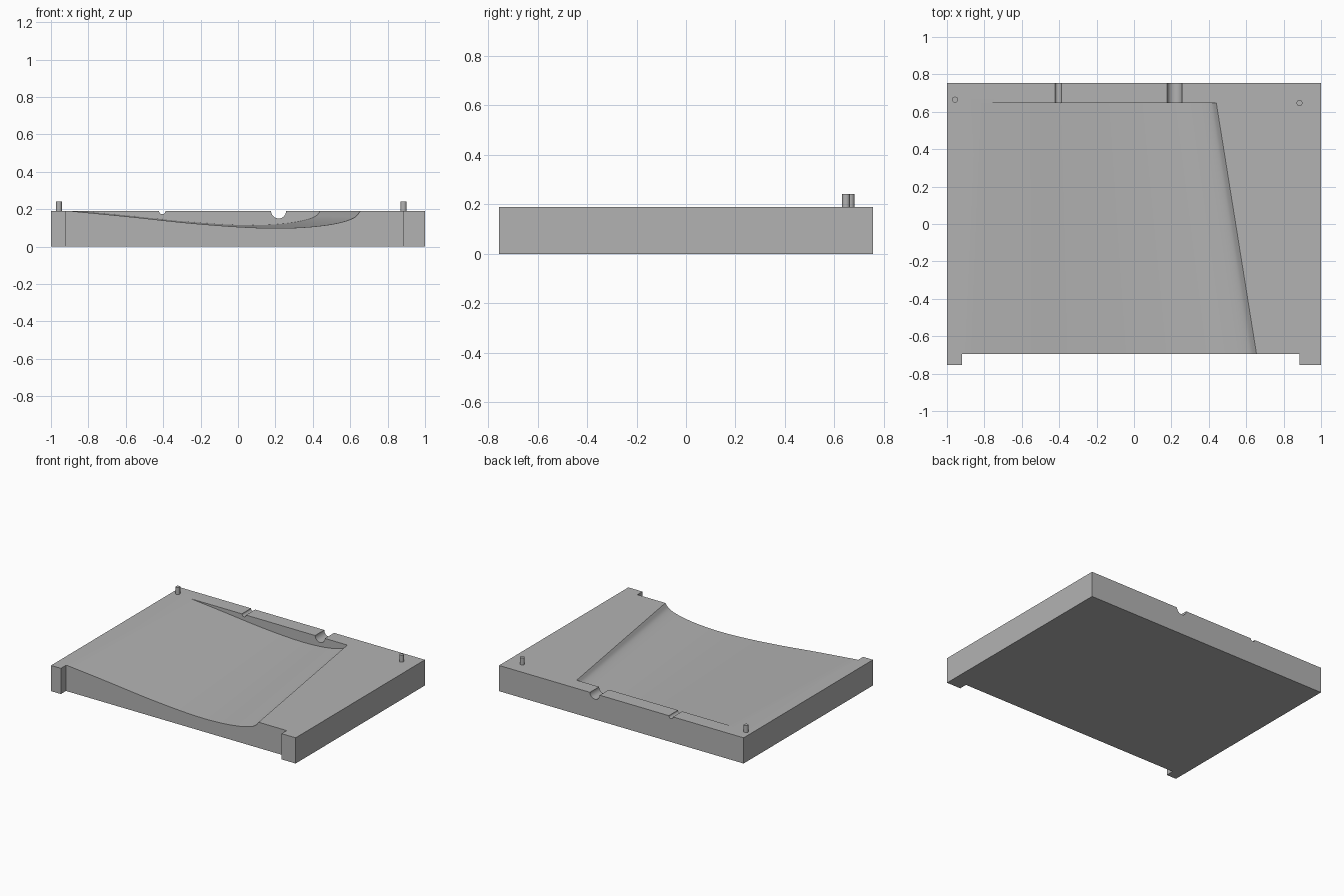
import bpy, bmesh
from mathutils import Vector

if "Cube" in bpy.data.objects:
    bpy.data.objects.remove(bpy.data.objects["Cube"])

TOP, HALF_Y, NOTCH_Y, POCKET_Y = 0.19, 0.755, -0.695, 0.648

grey = bpy.data.materials.new("mould_grey")
grey.use_nodes = True
grey.diffuse_color = (0.45, 0.45, 0.45, 1)
grey.node_tree.nodes["Principled BSDF"].inputs["Base Color"].default_value = (0.45, 0.45, 0.45, 1)


def loft(name, rings):
    """Closed solid through matching rings of points."""
    bm = bmesh.new()
    loops = [[bm.verts.new(p) for p in ring] for ring in rings]
    n = len(loops[0])
    for a, b in zip(loops, loops[1:]):
        for i in range(n):
            j = (i + 1) % n
            bm.faces.new((a[i], a[j], b[j], b[i]))
    bm.faces.new(loops[0])
    bm.faces.new(loops[-1])
    bmesh.ops.recalc_face_normals(bm, faces=bm.faces)
    mesh = bpy.data.meshes.new(name)
    bm.to_mesh(mesh)
    bm.free()
    mesh.materials.append(grey)
    obj = bpy.data.objects.new(name, mesh)
    bpy.context.collection.objects.link(obj)
    return obj


def prism(name, outline, z0, z1):
    return loft(name, [[(x, y, z) for x, y in outline] for z in (z0, z1)])


def cylinder(name, radius, depth, location, sides, along_y=False):
    bpy.ops.mesh.primitive_cylinder_add(vertices=sides, radius=radius, depth=depth, location=location,
                                        rotation=(1.570796 if along_y else 0, 0, 0))
    obj = bpy.context.object
    obj.name = name
    obj.data.materials.append(grey)
    return obj


def smooth_curve(points, steps=6):
    """Catmull-Rom curve through the points."""
    p = [Vector(q) for q in points]
    p = [2 * p[0] - p[1]] + p + [2 * p[-1] - p[-2]]
    out = []
    for a, b, c, d in zip(p, p[1:], p[2:], p[3:]):
        for k in range(steps):
            t = k / steps
            out.append(0.5 * (2 * b + (c - a) * t + (2 * a - 5 * b + 4 * c - d) * t ** 2
                              + (3 * b - a - 3 * c + d) * t ** 3))
    return out + [p[-2]]


# Block with the shallow recess between two front ears
block = prism("mould_block", [(-1, -HALF_Y), (-0.92, -HALF_Y), (-0.92, NOTCH_Y), (0.885, NOTCH_Y),
                              (0.885, -HALF_Y), (1, -HALF_Y), (1, HALF_Y), (-1, HALF_Y)], 0, TOP)

# Tapering wing-shaped pocket: chord fraction and depth
wing = smooth_curve([(0, 0), (0.2, 0.03), (0.4, 0.063), (0.57, 0.084), (0.7, 0.092), (0.8, 0.088),
                     (0.88, 0.076), (0.94, 0.058), (0.98, 0.034), (1, 0)])


def wing_ring(y):
    f = (y - NOTCH_Y) / (POCKET_Y - NOTCH_Y)
    left, right = -0.9 + 0.06 * f, 0.655 - 0.215 * f
    size = (right - left) / 1.555
    ring = [(left + (right - left) * p.x, y, TOP - p.y * size) for p in wing]
    return [(left, y, TOP + 0.1)] + ring + [(right, y, TOP + 0.1)]


cutters = [loft("pocket_cutter", [wing_ring(-0.74), wing_ring(POCKET_Y)])]

# Round channels running from the pocket to the back edge
for name, x, radius in (("small_channel_cutter", -0.405, 0.017), ("large_channel_cutter", 0.217, 0.04)):
    cutters.append(cylinder(name, radius, 0.24, (x, 0.74, TOP), 32, True))

for cutter in cutters:
    mod = block.modifiers.new(cutter.name, 'BOOLEAN')
    mod.operation = 'DIFFERENCE'
    mod.solver = 'EXACT'
    mod.object = cutter
bpy.context.view_layer.objects.active = block
for mod in list(block.modifiers):
    bpy.ops.object.modifier_apply(modifier=mod.name)
for cutter in cutters:
    bpy.data.objects.remove(cutter)

# Locating pins
pins = [cylinder(name, 0.016, 0.06, (x, y, 0.211), 16)
        for name, x, y in (("right_pin", -0.957, 0.665), ("left_pin", 0.885, 0.647))]

# Smooth curved faces, keep edges sharp
for obj in [block] + pins:
    bpy.ops.object.select_all(action='DESELECT')
    obj.select_set(True)
    bpy.context.view_layer.objects.active = obj
    bpy.ops.object.shade_smooth_by_angle(angle=0.5)
